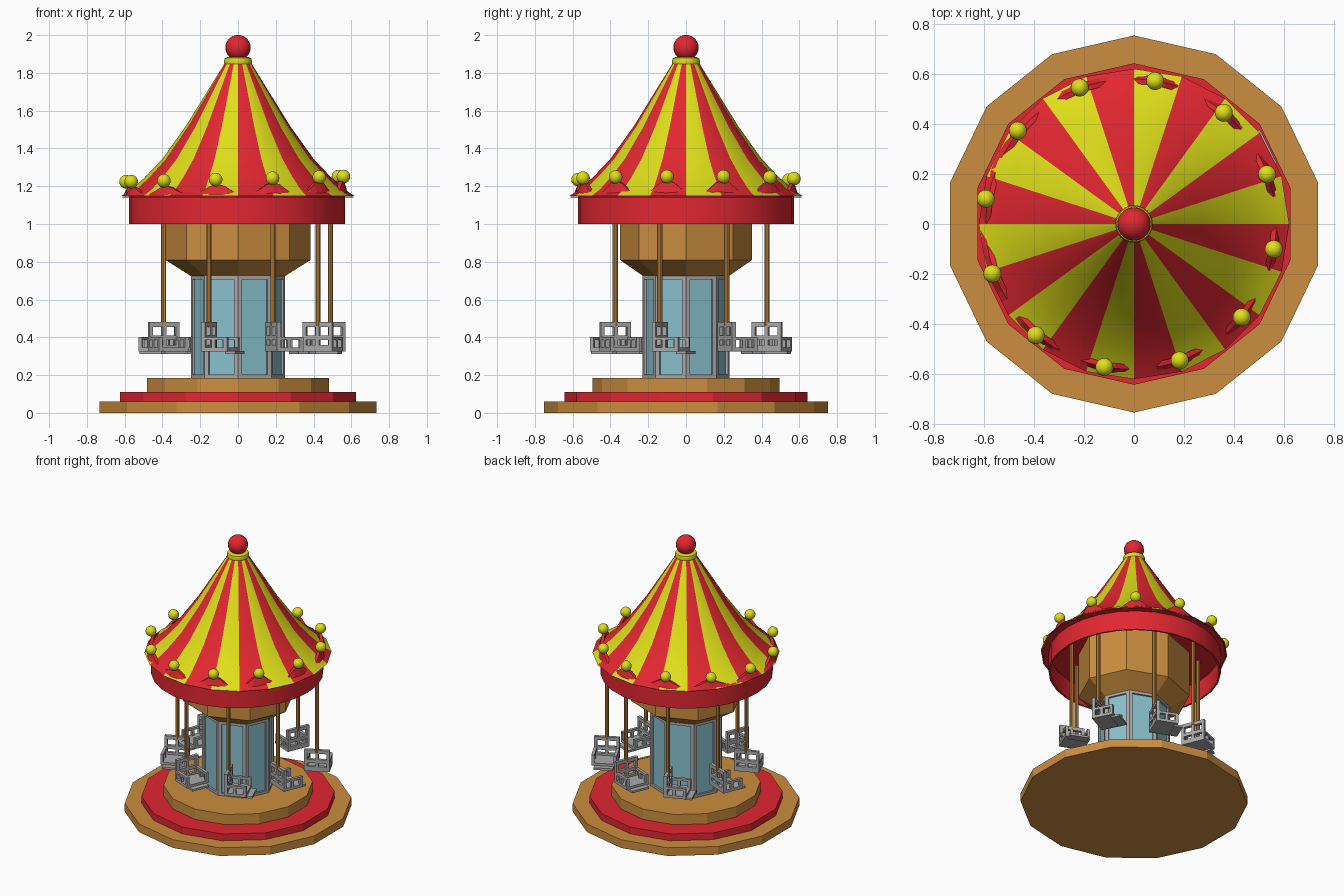
import bpy, bmesh, math
from math import sin, cos, pi, radians
from mathutils import Matrix, Vector

if "Cube" in bpy.data.objects:
    bpy.data.objects.remove(bpy.data.objects["Cube"])


def material(name, rgb):
    m = bpy.data.materials.new(name)
    m.diffuse_color = (*rgb, 1)
    m.use_nodes = True
    m.node_tree.nodes["Principled BSDF"].inputs["Base Color"].default_value = m.diffuse_color
    return m


RED = material("red", (0.76, 0.02, 0.03))
YELLOW = material("yellow", (0.74, 0.74, 0.01))
ORANGE = material("orange", (0.60, 0.27, 0.05))
GLASS = material("glass", (0.25, 0.54, 0.62))
GREY = material("grey", (0.40, 0.40, 0.40))


def finish(name, bm, mats, smooth=False):
    bmesh.ops.recalc_face_normals(bm, faces=bm.faces)
    me = bpy.data.meshes.new(name)
    bm.to_mesh(me)
    bm.free()
    ob = bpy.data.objects.new(name, me)
    bpy.context.collection.objects.link(ob)
    for m in mats:
        me.materials.append(m)
    if smooth:
        bpy.ops.object.select_all(action='DESELECT')
        ob.select_set(True)
        bpy.context.view_layer.objects.active = ob
        bpy.ops.object.shade_smooth_by_angle(angle=radians(35))
    return ob


def lathe(name, profile, sides, mats, start=90, sx=1, sy=1, caps=True,
          closed=False, smooth=False, stripes=False, at=(0, 0)):
    """Turn a (radius, height) profile around the z axis."""
    bm = bmesh.new()
    rings = []
    for r, z in profile:
        angles = [radians(start) + 2 * pi * k / sides for k in range(sides)]
        rings.append([bm.verts.new((at[0] + r * sx * cos(a), at[1] + r * sy * sin(a), z))
                      for a in angles])
    pairs = list(zip(rings, rings[1:]))
    if closed:
        pairs.append((rings[-1], rings[0]))
    for low, high in pairs:
        for k in range(sides):
            n = (k + 1) % sides
            f = bm.faces.new((low[k], low[n], high[n], high[k]))
            f.material_index = k % 2 if stripes else 0
    if caps:
        bm.faces.new(rings[0])
        bm.faces.new(rings[-1])
    return finish(name, bm, mats, smooth)


def ball(name, centre, radius, mat):
    bm = bmesh.new()
    bmesh.ops.create_uvsphere(bm, u_segments=20, v_segments=12, radius=radius,
                              matrix=Matrix.Translation(centre))
    finish(name, bm, [mat], True)


def box(bm, x, y, z):
    size = Vector((x[1] - x[0], y[1] - y[0], z[1] - z[0]))
    mid = Vector((sum(x) / 2, sum(y) / 2, sum(z) / 2))
    bmesh.ops.create_cube(bm, size=1, matrix=Matrix.Translation(mid) @ Matrix.Diagonal((*size, 1)))


# Stepped base, fourteen sides
for label, r, z0, z1, mat in (("lower", 0.753, 0, 0.06, ORANGE),
                              ("middle", 0.642, 0.06, 0.11, RED),
                              ("upper", 0.495, 0.11, 0.185, ORANGE)):
    lathe(label + "_base_step", [(r, z0), (r, z1)], 14, [mat])

# Octagonal centre cabin with recessed windows
cabin = lathe("centre_cabin", [(0.25, 0.18), (0.25, 0.73)], 8, [GREY, GLASS], sy=0.92)
bm = bmesh.new()
bm.from_mesh(cabin.data)
walls = [f for f in bm.faces if abs(f.normal.z) < 0.5]
bmesh.ops.inset_individual(bm, faces=walls, thickness=0.033, depth=0)
bmesh.ops.inset_individual(bm, faces=walls, thickness=0.001, depth=-0.012)
for f in walls:
    f.material_index = 1
bm.to_mesh(cabin.data)
bm.free()

# Flared hub over the cabin
lathe("hub", [(0.25, 0.725), (0.385, 0.81), (0.385, 1.145)], 8, [ORANGE], sy=0.91)

# Roof: hanging band, ceiling and striped canopy
lathe("roof_band", [(0.572, 1.0), (0.572, 1.15), (0.56, 1.15), (0.56, 1.0)], 28, [RED],
      caps=False, closed=True, smooth=True, at=(-0.006, 0))
lathe("ceiling", [(0.612, 1.14), (0.612, 1.146)], 20, [RED], start=0)
lathe("canopy", [(0.62, 1.147), (0.565, 1.182), (0.49, 1.25), (0.40, 1.345), (0.275, 1.52),
                 (0.17, 1.69), (0.065, 1.86)], 20, [YELLOW, RED], start=0,
      caps=False, smooth=True, stripes=True)

# Finial
lathe("top_collar", [(0.055, 1.835), (0.07, 1.84), (0.075, 1.858), (0.07, 1.878), (0.055, 1.884)],
      24, [YELLOW], smooth=True)
ball("top_ball", (0, 0, 1.934), 0.067, RED)

# Scalloped garland with a bulb on each peak
bm = bmesh.new()
rows = []
N = 12 * 8
for k in range(N):
    a = radians(80) + 2 * pi * k / N
    peak = abs(cos(6 * (a - radians(80)))) ** 3
    d = Vector((cos(a), sin(a), 0))
    c = Vector((-0.012, 0, 0))
    top = 1.16 + 0.055 * peak + 0.02 * d.x * peak
    rows.append([bm.verts.new(c + d * r + Vector((0, 0, z)))
                 for r, z in ((0.60, 1.15), (0.58, top), (0.56, top), (0.56, 1.15))])
for k in range(N):
    p, q = rows[k], rows[(k + 1) % N]
    for j in range(4):
        i = (j + 1) % 4
        bm.faces.new((p[j], q[j], q[i], p[i]))
finish("garland", bm, [RED])
for k in range(12):
    a = radians(80 + 30 * k)
    x, y = 0.584 * cos(a) - 0.017, 0.58 * sin(a)
    ball("roof_bulb", (x, y, 1.238 + 0.024 * x), 0.036, YELLOW)


# Hanging seats: the seat faces local +x, the pole stands at the backrest
def seat(px, py, heading):
    bm = bmesh.new()
    t = 0.02
    # backrest frame with two openings
    for y in (-0.085, -0.01, 0.065):
        box(bm, (-0.01, 0.012), (y, y + t), (0.335, 0.48))
    for z in (0.335, 0.385, 0.455):
        box(bm, (-0.01, 0.012), (-0.085, 0.085), (z, z + 0.025))
    # open side frames
    for y in (-0.085, 0.065):
        box(bm, (0.0, 0.14), (y, y + t), (0.385, 0.402))
        for x in (0.05, 0.12):
            box(bm, (x, x + t), (y, y + t), (0.33, 0.39))
    # seat pan and foot plate
    box(bm, (-0.01, 0.14), (-0.085, 0.085), (0.325, 0.345))
    box(bm, (0.12, 0.178), (-0.065, 0.065), (0.313, 0.328))
    place = Matrix.Translation((px, py, 0)) @ Matrix.Rotation(heading, 4, 'Z')
    bmesh.ops.transform(bm, matrix=place, verts=bm.verts)
    finish("seat", bm, [GREY])
    lathe("seat_pole", [(0.014, 0.46), (0.014, 1.142)], 10, [ORANGE], smooth=True, at=(px, py))


for k in range(8):
    a = radians(22.5 + 45 * k)
    px, py = 0.015 + 0.442 * cos(a), 0.027 + 0.435 * sin(a)
    if k == 0:  # one seat hangs further out
        px, py, a = 0.49, 0.215, radians(27)
    seat(px, py, a + pi / 2)
